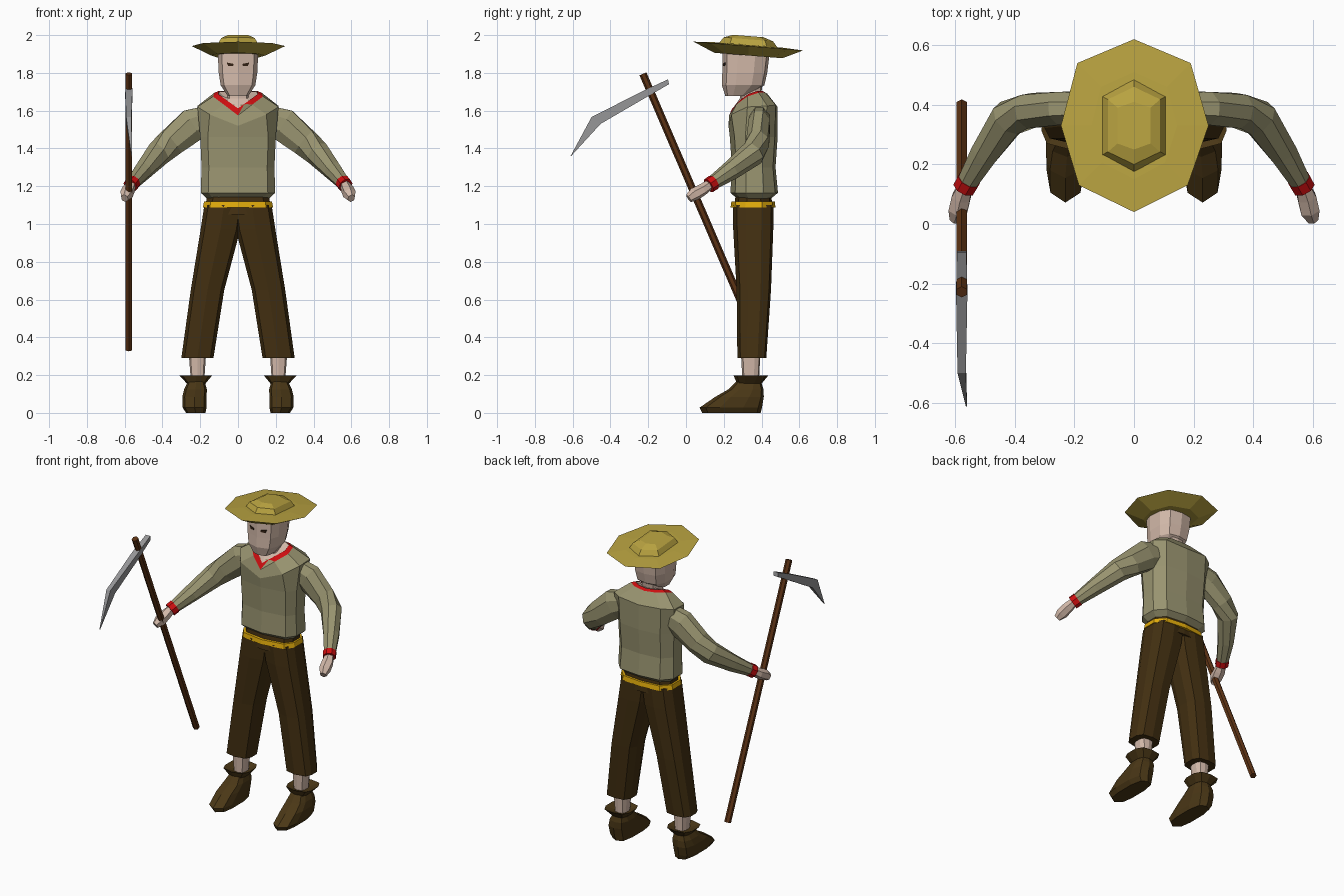
import bpy, bmesh, math
from mathutils import Vector

if "Cube" in bpy.data.objects:
    bpy.data.objects.remove(bpy.data.objects["Cube"])


def material(name, r, g, b):
    m = bpy.data.materials.new(name)
    lin = [((c / 255 + 0.055) / 1.055) ** 2.4 for c in (r, g, b)]
    m.diffuse_color = (*lin, 1)
    m.use_nodes = True
    m.node_tree.nodes["Principled BSDF"].inputs["Base Color"].default_value = m.diffuse_color
    return m


SKIN = material("skin", 212, 186, 170)
SHIRT = material("sage cloth", 153, 148, 112)
PANTS = material("dark brown cloth", 66, 47, 17)
BOOT = material("boot leather", 74, 55, 22)
STRAW = material("straw", 184, 162, 64)
RED = material("red trim", 205, 14, 16)
GOLD = material("yellow belt", 226, 172, 12)
WOOD = material("wood", 92, 50, 20)
STEEL = material("steel", 150, 150, 152)
DARK = material("dark eye", 52, 34, 20)

# Rounded box outline, right half mirrored to the left
HALF = [(0, -1), (.8, -.8), (1, -.35), (1, .4), (.72, .88), (0, 1)]
OUTLINE = HALF + [(-u, v) for u, v in HALF[-2:0:-1]]


def ring(z, x0, x1, yf, yb):
    cx, hx, cy, hy = (x0 + x1) / 2, (x1 - x0) / 2, (yf + yb) / 2, (yb - yf) / 2
    return [(cx + u * hx, cy + v * hy, z) for u, v in OUTLINE]


def loft(name, rings, mat, caps=True, side=1):
    bm = bmesh.new()
    rows = [[bm.verts.new((p[0] * side, p[1], p[2])) for p in r] for r in rings]
    n = len(rows[0])
    for a, b in zip(rows, rows[1:]):
        for i in range(n):
            j = (i + 1) % n
            bm.faces.new((a[i], a[j], b[j], b[i]))
    if caps:
        bm.faces.new(rows[0])
        bm.faces.new(rows[-1])
    bmesh.ops.recalc_face_normals(bm, faces=bm.faces)
    if not caps and sum(f.normal.z for f in bm.faces) < 0:
        bmesh.ops.reverse_faces(bm, faces=bm.faces)
    me = bpy.data.meshes.new(name)
    bm.to_mesh(me)
    bm.free()
    me.materials.append(mat)
    ob = bpy.data.objects.new(name, me)
    bpy.context.collection.objects.link(ob)
    return ob


def tube(name, path, mat, side=1, n=8):
    """path: (point, half width, half height)"""
    pts = [Vector(p[0]) for p in path]
    rings = []
    for i, (_, a, b) in enumerate(path):
        t = (pts[min(i + 1, len(pts) - 1)] - pts[max(i - 1, 0)]).normalized()
        s = t.cross(Vector((0, 0, 1))).normalized()
        u = s.cross(t)
        rings.append([pts[i] + s * a * math.cos(k) + u * b * math.sin(k)
                      for k in [(j + .5) * 2 * math.pi / n for j in range(n)]])
    return loft(name, rings, mat, side=side)


def mirrored(half):
    return half + [(-x, y, z) for x, y, z in half[-2:0:-1]]


# Shirt body up to the V neck
shoulder = mirrored([(0, .225, 1.52), (.15, .24, 1.58), (.215, .325, 1.62),
                     (.215, .43, 1.625), (.15, .475, 1.63), (0, .485, 1.62)])
neckline = mirrored([(0, .228, 1.575), (.075, .265, 1.632), (.132, .325, 1.675),
                     (.125, .385, 1.695), (.075, .42, 1.695), (0, .43, 1.69)])
inner = mirrored([(0, .245, 1.612), (.06, .285, 1.655), (.105, .33, 1.688),
                  (.1, .38, 1.705), (.06, .405, 1.705), (0, .412, 1.70)])
loft("shirt_body", [ring(1.135, -.165, .165, .27, .45), ring(1.165, -.197, .197, .235, .487),
                    ring(1.3, -.193, .193, .243, .474), ring(1.46, -.2, .2, .232, .485),
                    shoulder, neckline], SHIRT)
loft("collar_trim", [neckline, inner], RED, caps=False)

# Neck and chest skin, then the head
chest = [(x, y, z - .004) for x, y, z in inner]
loft("neck", [chest, ring(1.665, -.055, .055, .285, .395), ring(1.74, -.055, .055, .29, .405)], SKIN)
loft("head", [ring(1.678, -.055, .055, .208, .335), ring(1.735, -.092, .092, .19, .415),
              ring(1.8, -.102, .102, .192, .43), ring(1.92, -.108, .108, .192, .445)], SKIN)

# Straw hat: tilted brim with a dished underside, and a crown
HY = .33


def tilt(pts, z):
    return [(x, y, z - .08 * (y - HY)) for x, y in pts]


brim = [(0, .04), (.18, .13), (.25, .33), (.19, .54), (0, .62), (-.19, .54), (-.245, .33), (-.185, .13)]
under = [(x * .58, HY + (y - HY) * .62) for x, y in brim]
loft("hat_brim", [tilt(under, 1.892), tilt(brim, 1.942), tilt(under, 1.948)], STRAW)


def crown(hx, hy, corner, z):
    return tilt([(0, HY - hy), (hx, HY - corner), (hx, HY + corner),
                 (0, HY + hy), (-hx, HY + corner), (-hx, HY - corner)], z)


loft("hat_crown", [crown(.11, .16, .1, 1.94), crown(.088, .13, .088, 1.978),
                   crown(.055, .08, .06, 1.995)], STRAW)

# Waistband and belt
loft("waistband", [ring(1.05, -.178, .178, .248, .463), ring(1.145, -.165, .165, .262, .452)], PANTS)
loft("belt", [ring(1.088, -.186, .186, .236, .474), ring(1.118, -.18, .18, .24, .47)], GOLD)

for side, tag in ((1, "left"), (-1, "right")):
    # Eye plate lying on the slanted face
    eye = [(.024, 1.838), (.052, 1.836), (.06, 1.855), (.024, 1.848)]
    loft(tag + "_eye", [[(x, .192 + .3 * x - d, z) for x, z in eye] for d in (.005, -.003)], DARK, side=side)

    # Sleeve, cuff and hand
    tube(tag + "_sleeve", [((.15, .39, 1.56), .055, .075), ((.24, .388, 1.525), .06, .095),
                           ((.35, .38, 1.435), .062, .08), ((.42, .355, 1.375), .064, .07),
                           ((.5, .24, 1.285), .05, .053), ((.562, .135, 1.213), .036, .037)], SHIRT, side)
    tube(tag + "_cuff", [((.554, .148, 1.222), .041, .042), ((.57, .12, 1.203), .04, .041)], RED, side)
    tube(tag + "_hand", [((.565, .128, 1.21), .027, .027), ((.58, .088, 1.182), .036, .032),
                         ((.59, .045, 1.158), .036, .035), ((.6, .014, 1.136), .02, .024)], SKIN, side, 6)

    # Trouser leg
    loft(tag + "_trouser_leg", [ring(1.1, -.03, .178, .248, .463), ring(.97, -.012, .198, .25, .462),
                                ring(.65, .073, .25, .268, .45), ring(.29, .13, .3, .272, .425)],
         PANTS, side=side)

    # Ankle, boot and flared boot top
    loft(tag + "_ankle", [ring(.15, .18, .248, .3, .385), ring(.33, .168, .262, .29, .395)], SKIN, side=side)
    loft(tag + "_boot", [ring(0, .172, .275, .085, .395), ring(.028, .167, .293, .072, .402),
                         ring(.085, .166, .295, .155, .412), ring(.125, .165, .285, .225, .41),
                         ring(.172, .178, .262, .272, .395)], BOOT, side=side)
    loft(tag + "_boot_flare", [ring(.155, .172, .27, .27, .4), ring(.197, .138, .31, .252, .435),
                               ring(.18, .18, .256, .295, .39)], BOOT, side=side)

# Scythe handle
PX = -.578
tube("scythe_handle", [((PX, -.228, 1.795), .02, .02), ((PX, .4, .334), .02, .02)], WOOD, n=6)

# Scythe blade: outer and inner edge pairs (y, z) with half thickness
edges = [((-.095, 1.766), (-.09, 1.74), .016), ((-.237, 1.7), (-.222, 1.664), .019),
         ((-.5, 1.566), (-.452, 1.53), .014), ((-.612, 1.358), (-.608, 1.36), .002)]
rings = []
for (yo, zo), (yi, zi), t in edges:
    cx = PX + (.016 if t < .01 else 0)
    rings.append([(cx - t, yo, zo), (cx + t, yo, zo), (cx + t, yi, zi), (cx - t, yi, zi)])
loft("scythe_blade", rings, STEEL)
